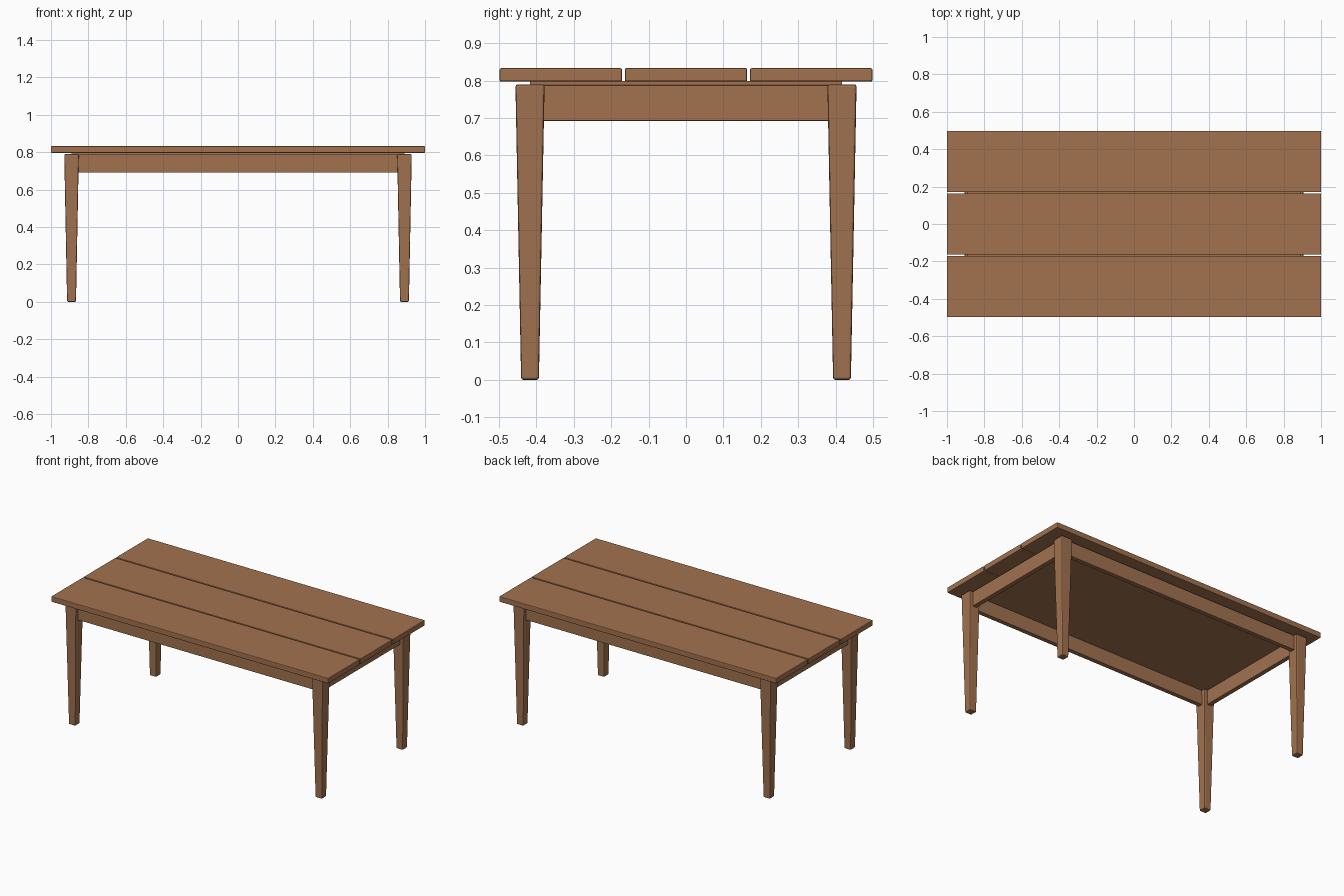
import bpy, bmesh

if "Cube" in bpy.data.objects:
    bpy.data.objects.remove(bpy.data.objects["Cube"])

wood = bpy.data.materials.new("warm wood")
wood.diffuse_color = (0.36, 0.17, 0.078, 1)
wood.use_nodes = True
wood.node_tree.nodes["Principled BSDF"].inputs["Base Color"].default_value = wood.diffuse_color


def block(name, x, y, z, bevel=0.004, foot=1.0):
    """Bevelled box from ranges; foot scales the bottom face to taper it."""
    bm = bmesh.new()
    bmesh.ops.create_cube(bm, size=1)
    for v in bm.verts:
        s = foot if v.co.z < 0 else 1.0
        v.co.x *= s * (x[1] - x[0])
        v.co.y *= s * (y[1] - y[0])
        v.co.z *= z[1] - z[0]
    if bevel:
        bmesh.ops.bevel(bm, geom=bm.edges[:], offset=bevel, segments=2,
                        profile=0.5, affect='EDGES')
    mesh = bpy.data.meshes.new(name)
    bm.to_mesh(mesh)
    bm.free()
    mesh.materials.append(wood)
    ob = bpy.data.objects.new(name, mesh)
    ob.location = (sum(x) / 2, sum(y) / 2, sum(z) / 2)
    bpy.context.collection.objects.link(ob)
    return ob


LX, LY = 0.89, 0.417      # leg centres
T = 0.015                 # half apron thickness

# three table top planks
for name, y in (("front", -0.3345), ("middle", 0.0), ("back", 0.3345)):
    block(name + "_plank", (-1, 1), (y - 0.1635, y + 0.1635), (0.797, 0.833))

# thin panel under the planks
block("under_panel", (-LX, LX), (-LY, LY), (0.786, 0.799), bevel=0)

# tapered legs and aprons between them
for sx, side in ((-1, "left"), (1, "right")):
    for sy, end in ((-1, "front"), (1, "back")):
        cx, cy = sx * LX, sy * LY
        block(f"{end}_{side}_leg", (cx - 0.039, cx + 0.039),
              (cy - 0.039, cy + 0.039), (0, 0.79), 0.006, foot=0.61)
    block(side + "_apron", (sx * LX - T, sx * LX + T), (-LY, LY),
          (0.692, 0.788), 0.003)
for sy, end in ((-1, "front"), (1, "back")):
    block(end + "_apron", (-LX, LX), (sy * LY - T, sy * LY + T),
          (0.692, 0.788), 0.003)
